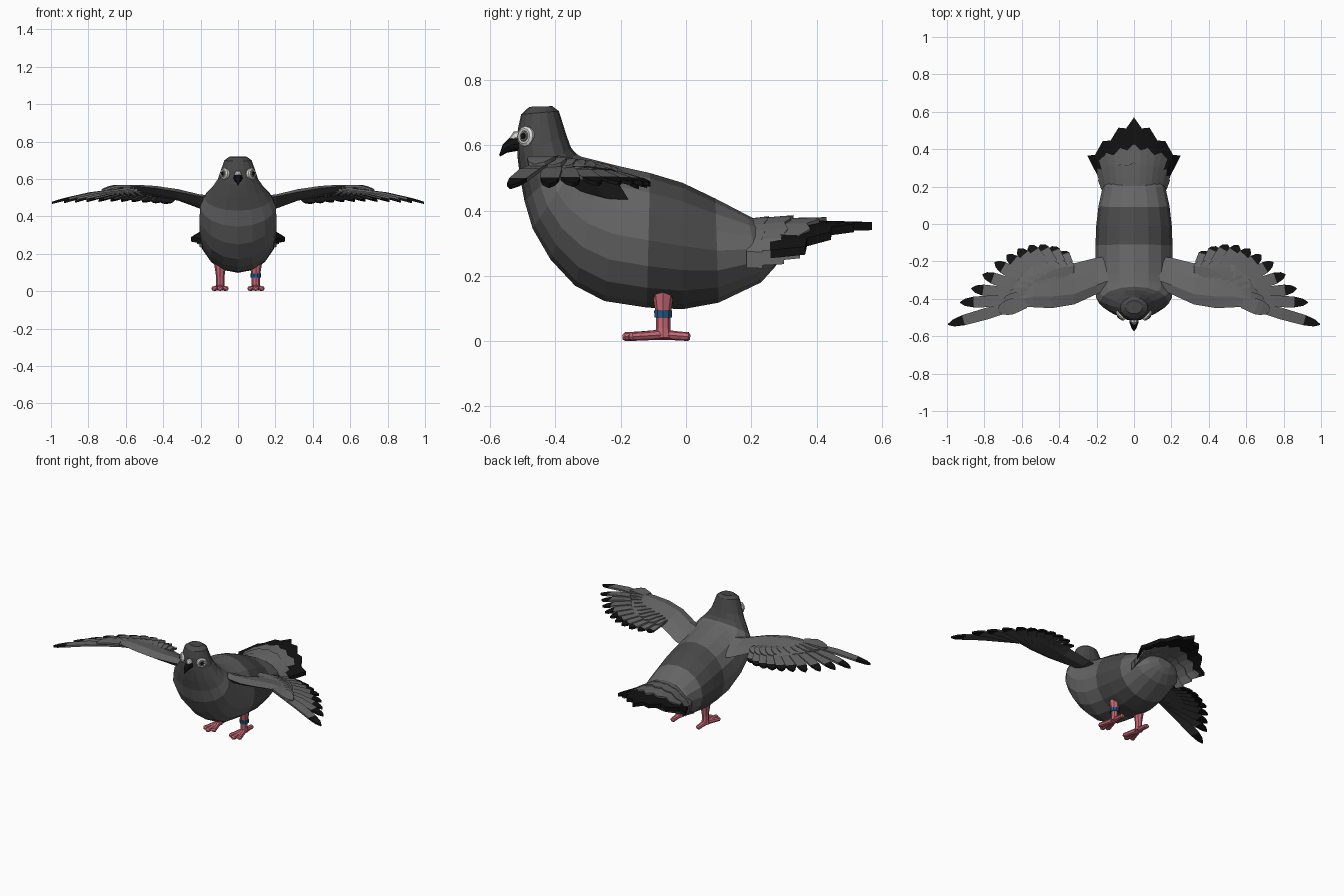
import bpy, bmesh, math
from mathutils import Vector as V

cube = bpy.data.objects.get("Cube")
if cube:
    bpy.data.objects.remove(cube)


def material(name, *rgb):
    m = bpy.data.materials.new(name)
    m.use_nodes = True
    m.diffuse_color = (*rgb, 1)
    bsdf = m.node_tree.nodes["Principled BSDF"]
    bsdf.inputs["Base Color"].default_value = (*rgb, 1)
    bsdf.inputs["Roughness"].default_value = 0.8
    return m


LIGHT = material("light grey", .13, .13, .13)
DARK = material("dark grey", .065, .065, .065)
BLACK = material("black", .006, .006, .006)
PINK = material("pink", .58, .14, .19)
BLUE = material("blue", .012, .1, .24)
WHITE = material("white", .7, .7, .68)
IRIS = material("iris grey", .2, .2, .2)


def loft(bm, rings, mat=lambda i: 0):
    """Skin a list of point rings and cap both ends."""
    rows = [[bm.verts.new(p) for p in r] for r in rings]
    n = len(rows[0])
    for i, (a, b) in enumerate(zip(rows, rows[1:])):
        for j in range(n):
            k = (j + 1) % n
            bm.faces.new((a[j], a[k], b[k], b[j])).material_index = mat(i)
    bm.faces.new(rows[0]).material_index = mat(0)
    bm.faces.new(rows[-1][::-1]).material_index = mat(len(rows) - 2)


def finish(name, bm, mats, mirror=False):
    bmesh.ops.recalc_face_normals(bm, faces=bm.faces[:])
    me = bpy.data.meshes.new(name)
    bm.to_mesh(me)
    bm.free()
    for m in mats:
        me.materials.append(m)
    ob = bpy.data.objects.new(name, me)
    bpy.context.scene.collection.objects.link(ob)
    if mirror:
        ob.modifiers.new("mirror", 'MIRROR')
    return ob


def oval(center, u, v, n):
    return [center + u * math.cos(a) + v * math.sin(a)
            for a in (2 * math.pi * j / n for j in range(n))]


def tube(bm, stations, n=8, flat=1.0):
    """Tube through (point, radius) stations; flat squeezes its height."""
    axis = (V(stations[-1][0]) - V(stations[0][0])).normalized()
    u = axis.cross(V((0, 0, 1)) if abs(axis.z) < .9 else V((0, 1, 0))).normalized()
    v = axis.cross(u)
    loft(bm, [oval(V(p), u * r, v * r * flat, n) for p, r in stations])


# Body, neck and head: back y, back z, belly y, belly z, half width
BODY = [
    (.285, .32, .29, .265, .05), (.26, .35, .275, .23, .11),
    (.19, .385, .23, .18, .165), (.09, .437, .1, .118, .19),
    (-.01, .485, -.01, .098, .202), (-.11, .515, -.12, .103, .206),
    (-.2, .535, -.25, .123, .206), (-.26, .55, -.34, .17, .206),
    (-.3, .56, -.415, .25, .205), (-.32, .565, -.47, .345, .202),
    (-.335, .573, -.495, .43, .18), (-.352, .592, -.508, .5, .143),
    (-.366, .63, -.517, .57, .107), (-.38, .675, -.515, .65, .086),
    (-.39, .705, -.505, .695, .073), (-.41, .72, -.48, .718, .045)]
bm = bmesh.new()
rings = []
for yt, zt, yb, zb, w in BODY:
    top, low = V((0, yt, zt)), V((0, yb, zb))
    rings.append(oval((top + low) / 2, V((w, 0, 0)), (top - low) / 2, 16))
loft(bm, rings, lambda i: 1 if i in (3, 4) or i >= 10 else 0)
finish("body", bm, [LIGHT, DARK])


# Wings: a thick arm with two rows of feather blades
def blade(bm, base, tip, width, tip_part, thick=.012, bow=.012):
    d = tip - base
    side = V((-d.y, d.x, 0)).normalized() * width / 2
    down = V((0, 0, -thick))
    rings = []
    for s, w in ((0, .7), (.5, 1), (1 - tip_part, .9), (1 - tip_part * .35, .6), (1, .08)):
        c = base + d * s + V((0, 0, bow * math.sin(math.pi * s)))
        rings.append([c - side * w, c + side * w, c + side * w + down, c - side * w + down])
    return rings


ARM = [
    (.1, -.33, -.17, .5, .42, .06), (.2, -.375, -.18, .505, .44, .055),
    (.32, -.43, -.21, .53, .49, .05), (.44, -.45, -.2, .55, .51, .045),
    (.54, -.445, -.22, .56, .525, .035), (.62, -.44, -.3, .56, .535, .025),
    (.68, -.44, -.39, .545, .535, .012)]
TIPS = [
    (.995, -.538), (.93, -.42), (.87, -.345), (.81, -.27), (.745, -.205), (.68, -.165),
    (.62, -.133), (.56, -.115), (.5, -.11), (.44, -.12), (.385, -.145)]
bm = bmesh.new()
rings = []
for x, y0, y1, z0, z1, t in ARM:
    ring = []
    for s, h in ((0, 0), (.25, .5), (.65, .4), (1, 0), (.65, -.4), (.25, -.5)):
        ring.append(V((x, y0 + (y1 - y0) * s, z0 + (z1 - z0) * s + h * t)))
    rings.append(ring)
loft(bm, rings)
for i, (x, y) in enumerate(TIPS):
    k = i / (len(TIPS) - 1)
    base = V((.58, -.42, .555)).lerp(V((.35, -.27, .512)), k)
    tip = V((x, y, .478 + .012 * math.sin(math.pi * k)))
    long_part = .2 - .06 * k
    loft(bm, blade(bm, base, tip, .062 + .018 * k, long_part),
         lambda s: 1 if s >= 2 else 0)
    covert = base.lerp(tip, .36 + .22 * k) + V((0, 0, .016))
    loft(bm, blade(bm, base + V((0, 0, .012)), covert, .085, .3))
bmesh.ops.recalc_face_normals(bm, faces=bm.faces[:])
for f in bm.faces:
    if f.material_index == 0 and f.normal.z < -.3:
        f.material_index = 2
finish("wings", bm, [LIGHT, BLACK, DARK], mirror=True)


# Tail: arched fans with zigzag ends
def fan(name, mat, y0, x1, mid_y, side_y, z1, drop, thick, notch):
    bm = bmesh.new()
    rings = []
    for i in range(-6, 7):
        t = i / 6
        arch = abs(t) ** 2.3
        y = mid_y + (side_y - mid_y) * abs(t) ** 1.2 - notch * (i % 2)
        a = V((.175 * t, y0, .375 - .1 * arch))
        b = V((x1 * t, y, z1 - drop * arch))
        down = V((0, 0, -thick))
        rings.append([a, b, b + down, a + down])
    loft(bm, rings)
    finish(name, bm, [mat])


fan("tail_feathers", BLACK, .22, .25, .57, .365, .365, .075, .025, .035)
fan("tail_coverts_long", LIGHT, .2, .22, .43, .35, .38, .09, .036, .025)
fan("tail_coverts_middle", LIGHT, .19, .207, .33, .3, .386, .105, .045, .015)
fan("tail_coverts_short", LIGHT, .185, .193, .255, .235, .383, .11, .05, .008)

# Beak and cere
bm = bmesh.new()
tube(bm, [((0, -.495, .605), .028), ((0, -.53, .603), .023),
          ((0, -.555, .59), .014), ((0, -.571, .568), .003)])
finish("beak", bm, [BLACK])
bm = bmesh.new()
tube(bm, [((0, -.5, .628), .02), ((0, -.522, .624), .019), ((0, -.538, .615), .008)])
finish("cere", bm, [WHITE])

# Eyes: stacked shallow discs facing outward
out = V((.76, -.63, .1)).normalized()
eye = V((.07, -.488, .627))
for name, mat, r, depth in (("eye_whites", WHITE, .031, .014),
                            ("irises", IRIS, .02, .017), ("pupils", BLACK, .012, .02)):
    bm = bmesh.new()
    tube(bm, [(eye - out * .015, r), (eye + out * depth * .6, r), (eye + out * depth, r * .75)], 12)
    finish(name, bm, [mat], mirror=True)

# Legs and toes
bm = bmesh.new()
ankle = V((.095, -.07, 0))
tube(bm, [(ankle + V((0, 0, z)), r) for z, r in
          ((.012, .026), (.04, .022), (.075, .022), (.11, .027), (.15, .034))])
for dx, dy in ((-.032, -.105), (0, -.125), (.034, -.105), (0, .083)):
    reach = V((dx, dy, 0))
    tube(bm, [(ankle + V((0, 0, .02)), .02),
              (ankle + reach * .6 + V((0, 0, .016)), .017),
              (ankle + reach * .93 + V((0, 0, .014)), .017),
              (ankle + reach + V((0, 0, .012)), .009)], flat=.8)
finish("legs", bm, [PINK], mirror=True)

# Leg ring on the left leg only
bm = bmesh.new()
tube(bm, [(ankle + V((0, 0, .072)), .028), (ankle + V((0, 0, .094)), .029)], 10)
finish("leg_ring", bm, [BLUE])
